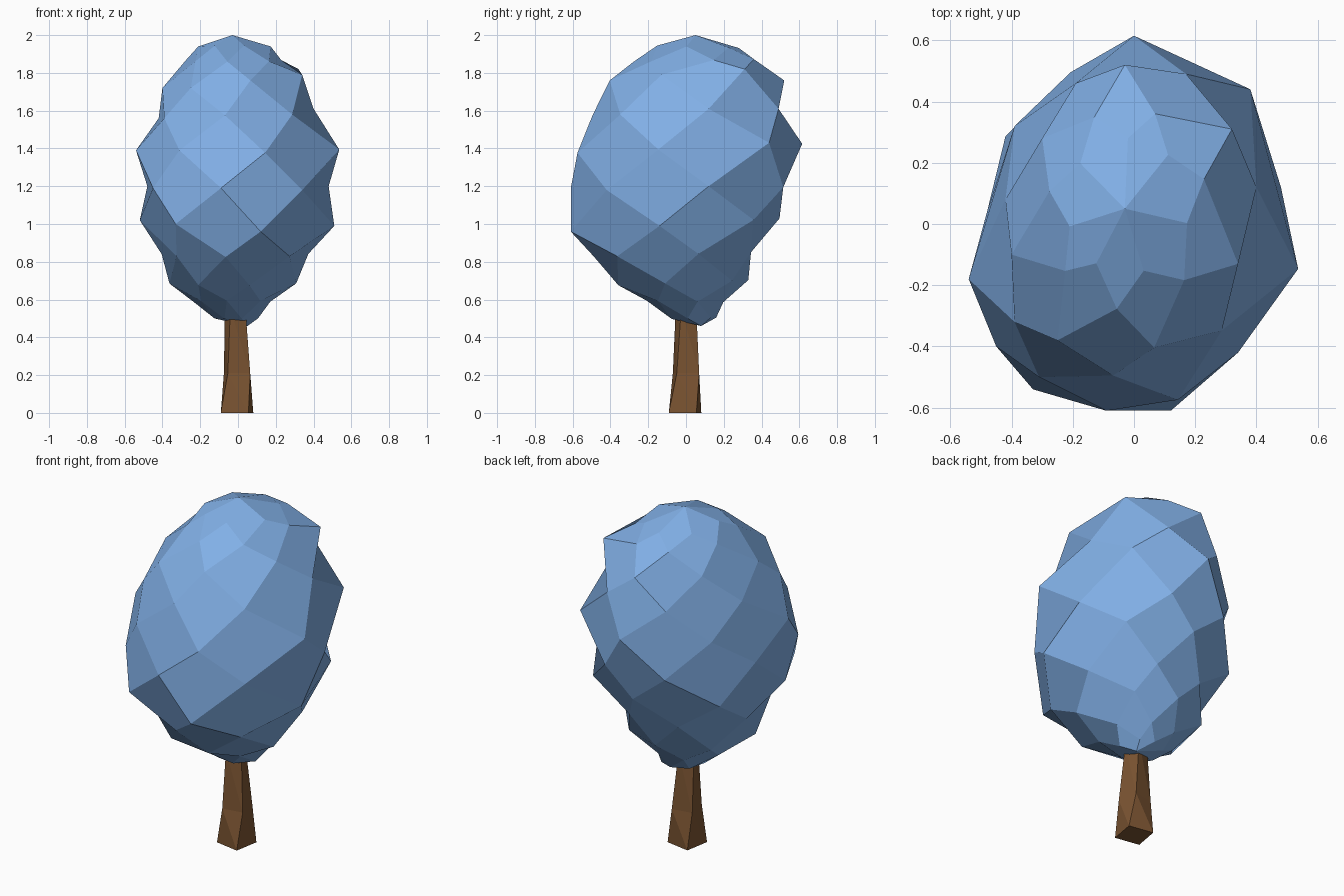
import bpy, bmesh
from math import sin, cos, radians

if "Cube" in bpy.data.objects:
    bpy.data.objects.remove(bpy.data.objects["Cube"])


def material(name, rgb):
    m = bpy.data.materials.new(name)
    m.diffuse_color = (*rgb, 1)
    m.use_nodes = True
    m.node_tree.nodes["Principled BSDF"].inputs["Base Color"].default_value = m.diffuse_color
    return m


def finish(bm, name, mat):
    bmesh.ops.recalc_face_normals(bm, faces=bm.faces)
    me = bpy.data.meshes.new(name)
    bm.to_mesh(me)
    bm.free()
    me.materials.append(mat)
    ob = bpy.data.objects.new(name, me)
    bpy.context.collection.objects.link(ob)
    return ob


# Crown: seven-sided rings, alternately offset, joined by diamond faces
N = 7
EVEN = [180, 139, 75, 15, -31, -72, -129]      # angles measured from the front
ODD = [160, 107, 45, -8, -52, -100, -155]
# z, centre x, centre y, radius x, radius y, slope along y
RINGS = [
    (1.94, -.02, .06, .20, .22, -.03),
    (1.865, -.02, .05, .26, .33, .02),
    (1.76, -.03, .05, .37, .47, .00),
    (1.59, -.01, .02, .42, .52, .03),
    (1.40, .00, .01, .555, .605, .04),
    (1.19, .00, -.03, .49, .58, .01),
    (1.00, .00, -.065, .54, .56, .06),
    (.84, -.01, -.06, .40, .43, .03),
    (.69, -.03, -.02, .35, .35, .04),
    (.59, -.03, .00, .21, .21, -.02),
    (.50, -.01, .04, .12, .12, .03),
]
# Hand-placed bumps (ring, corner) that break the regularity
BUMPS = {
    (2, 1): (.32, .31, 1.82), (2, 2): (.34, -.13, 1.79), (2, 4): (-.25, -.38, 1.72),
    (2, 5): (-.40, -.10, 1.72), (2, 6): (-.30, .28, 1.75),
    (3, 0): (.17, .49, 1.61), (3, 1): (.40, .12, 1.61), (3, 4): (-.39, -.32, 1.56),
    (3, 5): (-.42, .08, 1.56), (3, 6): (-.19, .46, 1.58),
    (4, 1): (.38, .44, 1.43), (4, 4): (-.31, -.50, 1.39), (4, 5): (-.54, -.18, 1.39),
    (4, 6): (-.39, .32, 1.40),
    (5, 2): (.34, -.42, 1.18), (5, 1): (.48, .12, 1.20), (5, 3): (-.09, -.61, 1.19),
    (5, 4): (-.45, -.40, 1.19), (5, 5): (-.48, .04, 1.20),
    (6, 2): (.51, -.14, .99), (6, 3): (.12, -.61, .96), (6, 4): (-.33, -.54, 1.0),
    (6, 5): (-.52, -.18, 1.02),
}
bm = bmesh.new()
top = bm.verts.new((-.03, .05, 2.0))
bottom = bm.verts.new((.05, .08, .46))
rows = [[top] * N]
for k, (z, cx, cy, rx, ry, slope) in enumerate(RINGS):
    row = []
    for i, a in enumerate(ODD if k % 2 else EVEN):
        x, y = cx + rx * sin(radians(a)), cy - ry * cos(radians(a))
        row.append(bm.verts.new(BUMPS.get((k, i), (x, y, z + slope * y))))
    rows.append(row)
rows.append([bottom] * N)
for k in range(1, len(rows) - 1):
    even = k % 2 == 1
    for i in range(N):
        a, b = (i, (i + 1) % N) if even else (i - 1, i)
        bm.faces.new((rows[k][a], rows[k - 1][i], rows[k][b], rows[k + 1][i]))
finish(bm, "crown", material("crown_blue", (.22, .43, .79)))

# Trunk: four-sided, tapering and twisting upward
bm = bmesh.new()
rows = []
for z, cx, cy, r, turn in [(0, -.005, -.005, .105, 35), (.21, -.005, 0, .085, 55),
                           (.55, -.015, .0, .060, 65)]:
    rows.append([bm.verts.new((cx + r * cos(radians(turn + 90 * i)),
                               cy + r * sin(radians(turn + 90 * i)), z)) for i in range(4)])
for lo, hi in zip(rows, rows[1:]):
    for i in range(4):
        j = (i + 1) % 4
        bm.faces.new((lo[i], lo[j], hi[i]))
        bm.faces.new((lo[j], hi[j], hi[i]))
bm.faces.new(rows[0])
bm.faces.new(rows[-1])
finish(bm, "trunk", material("bark_brown", (.20, .09, .032)))
